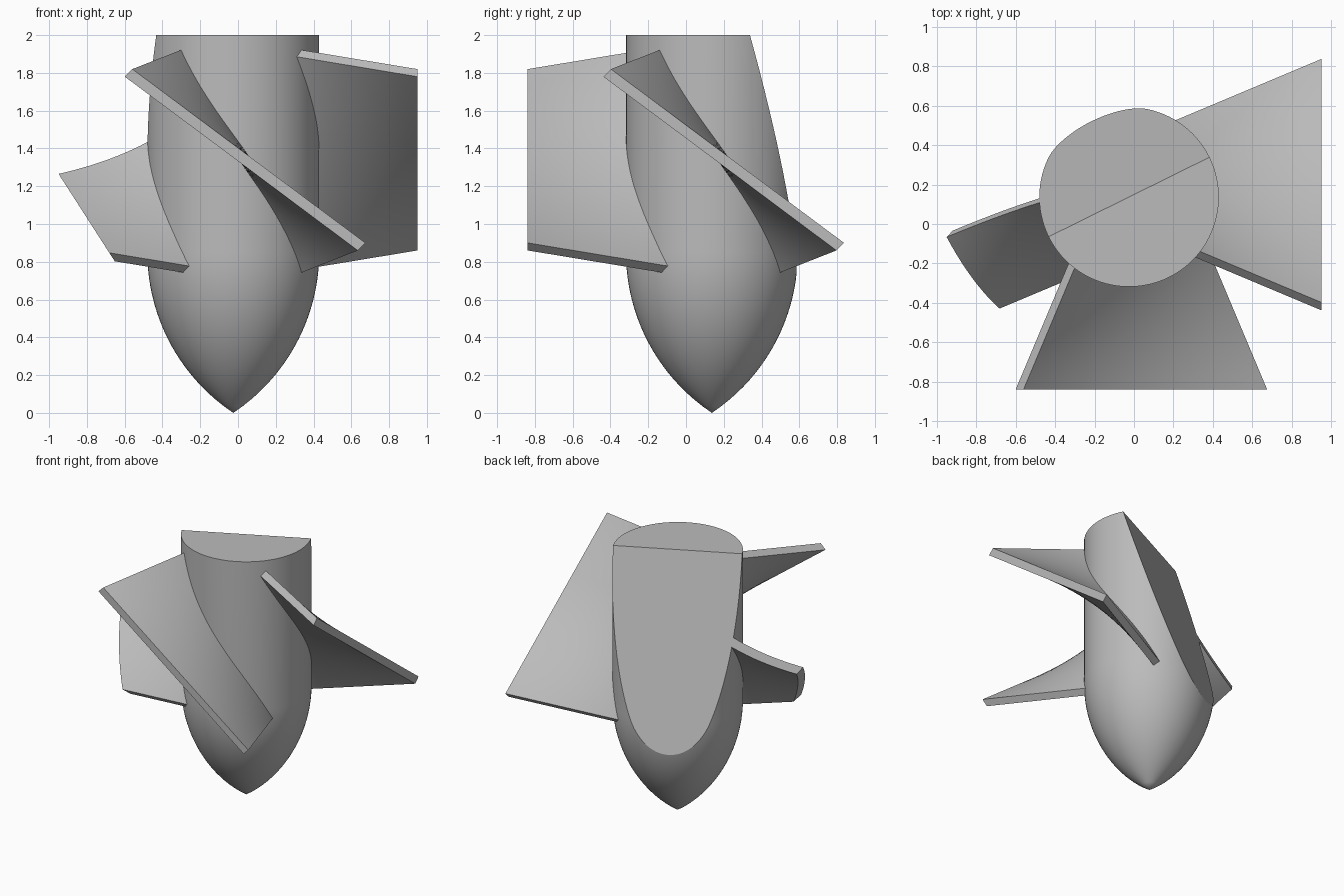
import bpy
import bmesh
import math
from mathutils import Matrix, Vector

cube = bpy.data.objects.get("Cube")
if cube:
    bpy.data.objects.remove(cube, do_unlink=True)

AXIS = Vector((-0.025, 0.137, 0))   # shaft position
RADIUS, NOSE, TOP = 0.455, 0.85, 2.0
REACH = 0.975                       # axis to the blade's outer edge
THICK = 0.04

grey = bpy.data.materials.new("plain grey")
grey.use_nodes = True
colour = (0.5, 0.5, 0.5, 1)
grey.diffuse_color = colour
grey.node_tree.nodes["Principled BSDF"].inputs["Base Color"].default_value = colour

# Slanted cut that removes the back of the model
tilt = math.radians(26.3)
slant = 0.31
CUT_POINT = AXIS + Vector((0, 0, TOP))
CUT_NORMAL = Vector((-math.sin(tilt), math.cos(tilt), slant))


def slice_off(bm, point, normal):
    """Remove everything beyond a plane and cap the opening."""
    geom = bm.verts[:] + bm.edges[:] + bm.faces[:]
    bmesh.ops.bisect_plane(bm, geom=geom, dist=1e-5, plane_co=point,
                           plane_no=normal, clear_outer=True)
    rim = [e for e in bm.edges if e.is_boundary]
    if rim:
        bmesh.ops.holes_fill(bm, edges=rim, sides=0)


def finish(bm, name):
    bmesh.ops.recalc_face_normals(bm, faces=bm.faces[:])
    mesh = bpy.data.meshes.new(name)
    bm.to_mesh(mesh)
    bm.free()
    mesh.materials.append(grey)
    obj = bpy.data.objects.new(name, mesh)
    bpy.context.collection.objects.link(obj)
    bpy.ops.object.select_all(action="DESELECT")
    obj.select_set(True)
    bpy.context.view_layer.objects.active = obj
    bpy.ops.object.shade_smooth_by_angle(angle=math.radians(25))
    return obj


# Body: a cylinder with a pointed, arched nose at the bottom
bm = bmesh.new()
arc = (RADIUS ** 2 + NOSE ** 2) / (2 * RADIUS)
profile = []
for i in range(25):
    z = NOSE * i / 24
    profile.append((math.sqrt(arc ** 2 - (NOSE - z) ** 2) + RADIUS - arc, z))
profile.append((RADIUS, TOP))
verts = [bm.verts.new((AXIS.x + r, AXIS.y, z)) for r, z in profile]
edges = [bm.edges.new(pair) for pair in zip(verts, verts[1:])]
bmesh.ops.spin(bm, geom=verts + edges, cent=AXIS, axis=(0, 0, 1),
               angle=math.tau, steps=96, use_duplicate=False)
bmesh.ops.remove_doubles(bm, verts=bm.verts[:], dist=1e-4)
bmesh.ops.holes_fill(bm, edges=[e for e in bm.edges if e.is_boundary], sides=0)
slice_off(bm, CUT_POINT, CUT_NORMAL)
finish(bm, "body")


def make_blade(name, turn, trim=None):
    """Twisted plate: straight outer edge, steeper towards the shaft."""
    bm = bmesh.new()
    rows, cols = 40, 12
    layers = []
    for side in (0, 1):
        grid = []
        for i in range(rows + 1):
            u = 2 * i / rows - 1
            line = []
            for j in range(cols + 1):
                inward = 0.78 * j / cols
                x = 0.0425 + u * (0.617 - 0.42 * inward) + side * THICK
                z = 1.32 - u * (0.46 + 0.165 * inward) + side * THICK
                line.append(bm.verts.new((x, inward - REACH, z)))
            grid.append(line)
        layers.append(grid)
    low, high = layers
    for grid in layers:
        for i in range(rows):
            for j in range(cols):
                bm.faces.new((grid[i][j], grid[i][j + 1],
                              grid[i + 1][j + 1], grid[i + 1][j]))
    # Narrow faces around the plate
    for j in (0, cols):
        for i in range(rows):
            bm.faces.new((low[i][j], low[i + 1][j], high[i + 1][j], high[i][j]))
    for i in (0, rows):
        for j in range(cols):
            bm.faces.new((low[i][j], low[i][j + 1], high[i][j + 1], high[i][j]))
    place = Matrix.Translation(AXIS) @ Matrix.Rotation(math.radians(turn), 4, "Z")
    bmesh.ops.transform(bm, matrix=place, verts=bm.verts[:])
    slice_off(bm, CUT_POINT, CUT_NORMAL)
    if trim:
        slice_off(bm, *trim)
    return finish(bm, name)


make_blade("front_blade", 0)
make_blade("left_blade", 90)
# The right blade is cut short along a sloping plane
make_blade("right_blade", 270,
           (Vector((-0.67, 0, 0.83)), Vector((-0.84, 0, -0.54))))
